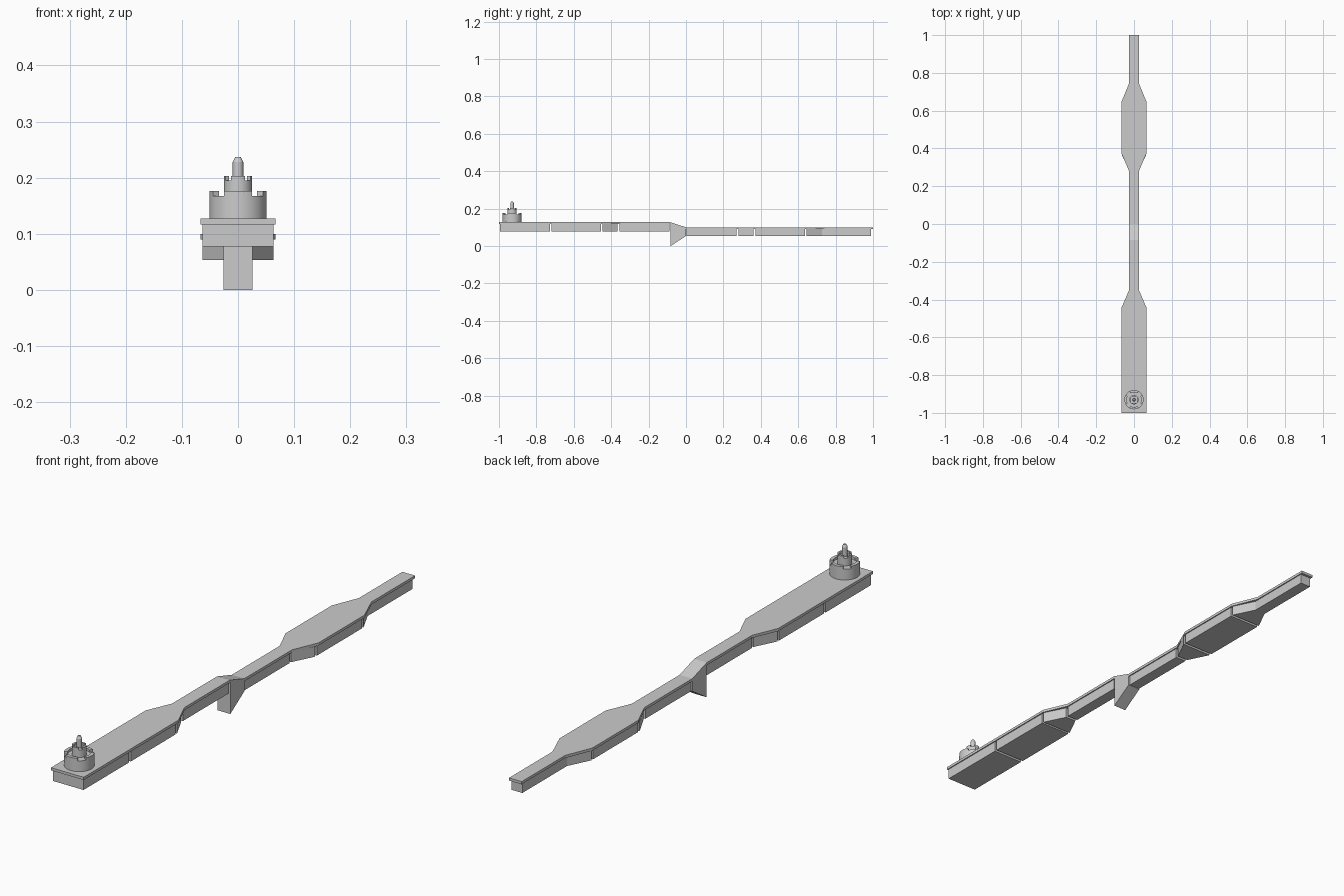
import bpy, bmesh
from math import sin, cos, radians

if "Cube" in bpy.data.objects:
    bpy.data.objects.remove(bpy.data.objects["Cube"])


def mesh_object(name, bm):
    bmesh.ops.recalc_face_normals(bm, faces=bm.faces)
    me = bpy.data.meshes.new(name)
    bm.to_mesh(me)
    bm.free()
    ob = bpy.data.objects.new(name, me)
    bpy.context.collection.objects.link(ob)
    return ob


def loft(name, stations):
    """Rectangular sections along y: (y, half width, bottom z, top z)."""
    bm = bmesh.new()
    rings = [[bm.verts.new(p) for p in ((-w, y, b), (w, y, b), (w, y, t), (-w, y, t))]
             for y, w, b, t in stations]
    for a, c in zip(rings, rings[1:]):
        for i in range(4):
            j = (i + 1) % 4
            bm.faces.new((a[i], a[j], c[j], c[i]))
    bm.faces.new(rings[0])
    bm.faces.new(rings[-1])
    return mesh_object(name, bm)


CY = -0.93  # tower centre


def drum(name, r1, r2, z0, z1, n=32):
    bm = bmesh.new()
    bmesh.ops.create_cone(bm, cap_ends=True, segments=n, radius1=r1, radius2=r2, depth=z1 - z0)
    bmesh.ops.translate(bm, verts=bm.verts, vec=(0, CY, (z0 + z1) / 2))
    ob = mesh_object(name, bm)
    bpy.context.view_layer.objects.active = ob
    ob.select_set(True)
    bpy.ops.object.shade_smooth_by_angle(angle=radians(30))
    ob.select_set(False)


def merlons(name, r_in, r_out, z0, z1, half=29, count=4, steps=6):
    """Ring of curved blocks standing on a drum's rim."""
    bm = bmesh.new()
    for k in range(count):
        rings = []
        for s in range(steps + 1):
            a = radians(k * 360 / count - half + 2 * half * s / steps)
            rings.append([bm.verts.new((r * cos(a), CY + r * sin(a), z))
                          for r, z in ((r_in, z0), (r_out, z0), (r_out, z1), (r_in, z1))])
        for a, c in zip(rings, rings[1:]):
            for i in range(4):
                j = (i + 1) % 4
                bm.faces.new((a[i], a[j], c[j], c[i]))
        bm.faces.new(rings[0])
        bm.faces.new(rings[-1])
    mesh_object(name, bm)


# Deck: one thin plate that widens, narrows and steps down in the middle
W, N = 0.067, 0.026
deck = [(-1, W, .127), (-.445, W, .127), (-.35, N, .127), (-.085, N, .127), (0, N, .1),
        (.28, N, .1), (.375, W, .1), (.645, W, .1), (.745, N, .1), (1, N, .1)]
loft("deck_plate", [(y, w, t - .01, t) for y, w, t in deck])

# Hull blocks under the deck, with small gaps between them
w, n = 0.063, 0.022
front = [[(-.995, w), (-.728, w)], [(-.718, w), (-.455, w)],
         [(-.447, w), (-.365, n)], [(-.355, n), (-.088, n)]]
rear = [[(.003, n), (.27, n)], [(.28, n), (.362, w)], [(.372, w), (.635, w)],
        [(.645, w), (.728, n), (.99, n)]]
for label, blocks, b, t in (("front", front, .077, .117), ("rear", rear, .053, .09)):
    for i, blk in enumerate(blocks):
        loft(f"{label}_hull_block_{i + 1}", [(y, hw, b, t) for y, hw in blk])

# Wedge-shaped central keel
loft("central_keel", [(-.082, N, 0, .117), (0, N, .053, .091)])

# Stepped tower with crenellated rims
drum("tower_base", .051, .051, .127, .167)
merlons("base_merlons", .039, .051, .167, .176)
drum("tower_middle", .025, .025, .167, .195)
merlons("middle_merlons", .018, .025, .195, .203)
drum("tower_top", .0095, .0095, .195, .228, 16)
drum("tower_tip", .0095, .005, .228, .237, 16)
